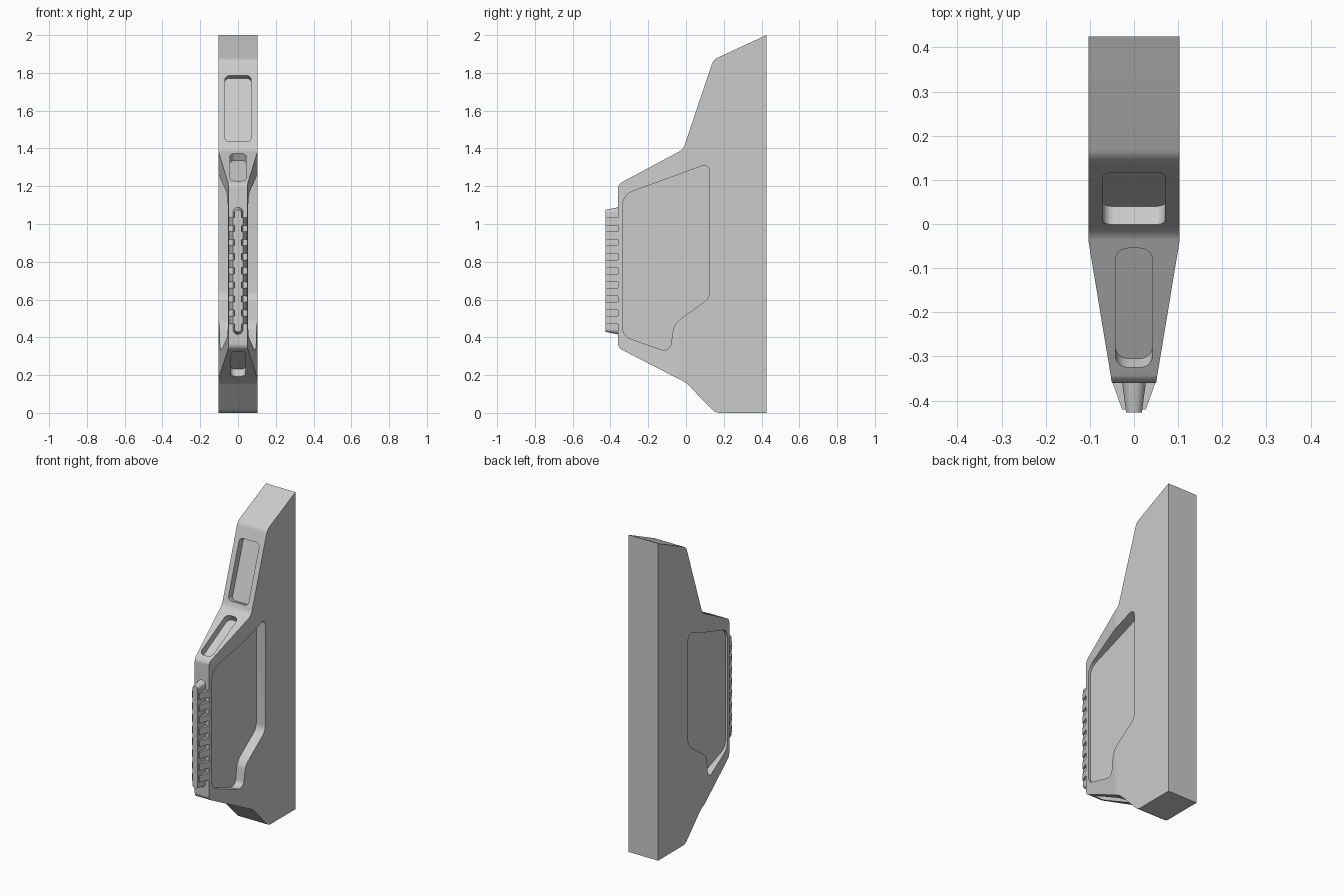
import bpy, bmesh
from math import sin, tan, pi, radians
from mathutils import Vector

if "Cube" in bpy.data.objects:
    bpy.data.objects.remove(bpy.data.objects["Cube"])


def rounded(corners, steps=10):
    """Replace each (a, b, radius) corner with an arc."""
    out = []
    for i, (a, b, r) in enumerate(corners):
        p = Vector((a, b))
        if r == 0:
            out.append(p)
            continue
        u = (Vector(corners[i - 1][:2]) - p).normalized()
        v = (Vector(corners[(i + 1) % len(corners)][:2]) - p).normalized()
        half = u.angle(v) / 2
        c = p + (u + v).normalized() * r / sin(half)
        s = p + u * r / tan(half) - c
        e = p + v * r / tan(half) - c
        phi = pi - 2 * half
        for k in range(steps + 1):
            t = k / steps
            out.append(c + (s * sin((1 - t) * phi) + e * sin(t * phi)) / sin(phi))
    return out


def rect(w, h, r):
    return rounded([(-w, -h, r), (w, -h, r), (w, h, r), (-w, h, r)])


def loft(name, ring_a, ring_b):
    """Closed solid between two matching rings of 3D points."""
    bm = bmesh.new()
    a = [bm.verts.new(p) for p in ring_a]
    b = [bm.verts.new(p) for p in ring_b]
    bm.faces.new(a)
    bm.faces.new(b)
    for i in range(len(a)):
        j = (i + 1) % len(a)
        bm.faces.new((a[i], a[j], b[j], b[i]))
    bmesh.ops.recalc_face_normals(bm, faces=bm.faces)
    mesh = bpy.data.meshes.new(name)
    bm.to_mesh(mesh)
    bm.free()
    ob = bpy.data.objects.new(name, mesh)
    bpy.context.collection.objects.link(ob)
    return ob


def side_prism(name, pts, x0, x1):
    return loft(name, [(x0, p.x, p.y) for p in pts], [(x1, p.x, p.y) for p in pts])


def cut(ob, cutter):
    cutter.hide_render = True
    mod = ob.modifiers.new("cut", 'BOOLEAN')
    mod.object = cutter
    mod.operation = 'DIFFERENCE'
    mod.solver = 'EXACT'
    bpy.context.view_layer.objects.active = ob
    bpy.ops.object.modifier_apply(modifier=mod.name)
    bpy.data.objects.remove(cutter)


def smooth(ob, angle):
    bpy.ops.object.select_all(action='DESELECT')
    ob.select_set(True)
    bpy.context.view_layer.objects.active = ob
    bpy.ops.object.shade_smooth_by_angle(angle=radians(angle))


# Main body: side profile, narrowed towards the front
W, FRONT_W, TAPER_Y, FRONT_Y = 0.103, 0.05, -0.04, -0.36
body = side_prism("body", rounded([
    (0.425, 0, 0), (0.425, 2.0, 0), (0.145, 1.87, 0.06), (-0.015, 1.395, 0.06),
    (FRONT_Y, 1.21, 0.035), (FRONT_Y, 0.345, 0.035), (0.0, 0.16, 0.12),
    (0.155, 0, 0.06)]), -W, W)
bm = bmesh.new()
bm.from_mesh(body.data)
bmesh.ops.bisect_plane(bm, geom=bm.verts[:] + bm.edges[:] + bm.faces[:],
                       plane_co=(0, TAPER_Y, 0), plane_no=(0, 1, 0))
for v in bm.verts:
    if v.co.y < TAPER_Y:
        t = (TAPER_Y - v.co.y) / (TAPER_Y - FRONT_Y)
        v.co.x *= (W + (FRONT_W - W) * t) / W
bm.to_mesh(body.data)
bm.free()

# Large side recesses
recess = rounded([
    (-0.335, 0.407, 0.06), (-0.085, 0.318, 0.04), (-0.065, 0.472, 0.1),
    (0.125, 0.608, 0.07), (0.125, 1.322, 0.03), (-0.335, 1.154, 0.08)])
for s in (-1, 1):
    cut(body, side_prism("side_recess_cutter", recess, s * 0.04, s * 0.2))

# Rounded slots sunk into the three sloping front faces
SLOT_DEPTH = 0.042
for a, b, half_w, r in [
        ((0.0, 1.435), (0.118, 1.785), 0.07, 0.025),
        ((-0.325, 1.228), (-0.055, 1.374), 0.042, 0.03),
        ((-0.32, 0.325), (-0.065, 0.194), 0.04, 0.03)]:
    a, b = Vector((0, *a)), Vector((0, *b))
    along = (b - a).normalized()
    normal = along.cross(Vector((1, 0, 0)))
    if normal.y > 0:
        normal = -normal
    mid = (a + b) / 2
    pts = rect(half_w, (b - a).length / 2, r)
    rings = [[mid + Vector((p.x, 0, 0)) + along * p.y + normal * d for p in pts]
             for d in (-SLOT_DEPTH, 0.06)]
    cut(body, loft("slot_cutter", *rings))
smooth(body, 9)

# Grip: tapered round-ended rail on the front edge
GRIP_Z = 0.752
rail = loft("grip_rail",
            [(p.x, -0.35, GRIP_Z + p.y) for p in rect(0.028, 0.338, 0.027)],
            [(p.x, -0.427, GRIP_Z + p.y) for p in rect(0.018, 0.323, 0.017)])
smooth(rail, 30)

# Row of wedge-shaped ribs crossing the rail
for i in range(8):
    z = 1.013 - i * 0.0745
    plan = [(-0.05, -0.355), (0.05, -0.355), (0.027, -0.42), (-0.027, -0.42)]
    rib = loft(f"grip_rib_{i + 1}", [(x, y, z - 0.021) for x, y in plan],
               [(x, y, z + 0.021) for x, y in plan])
